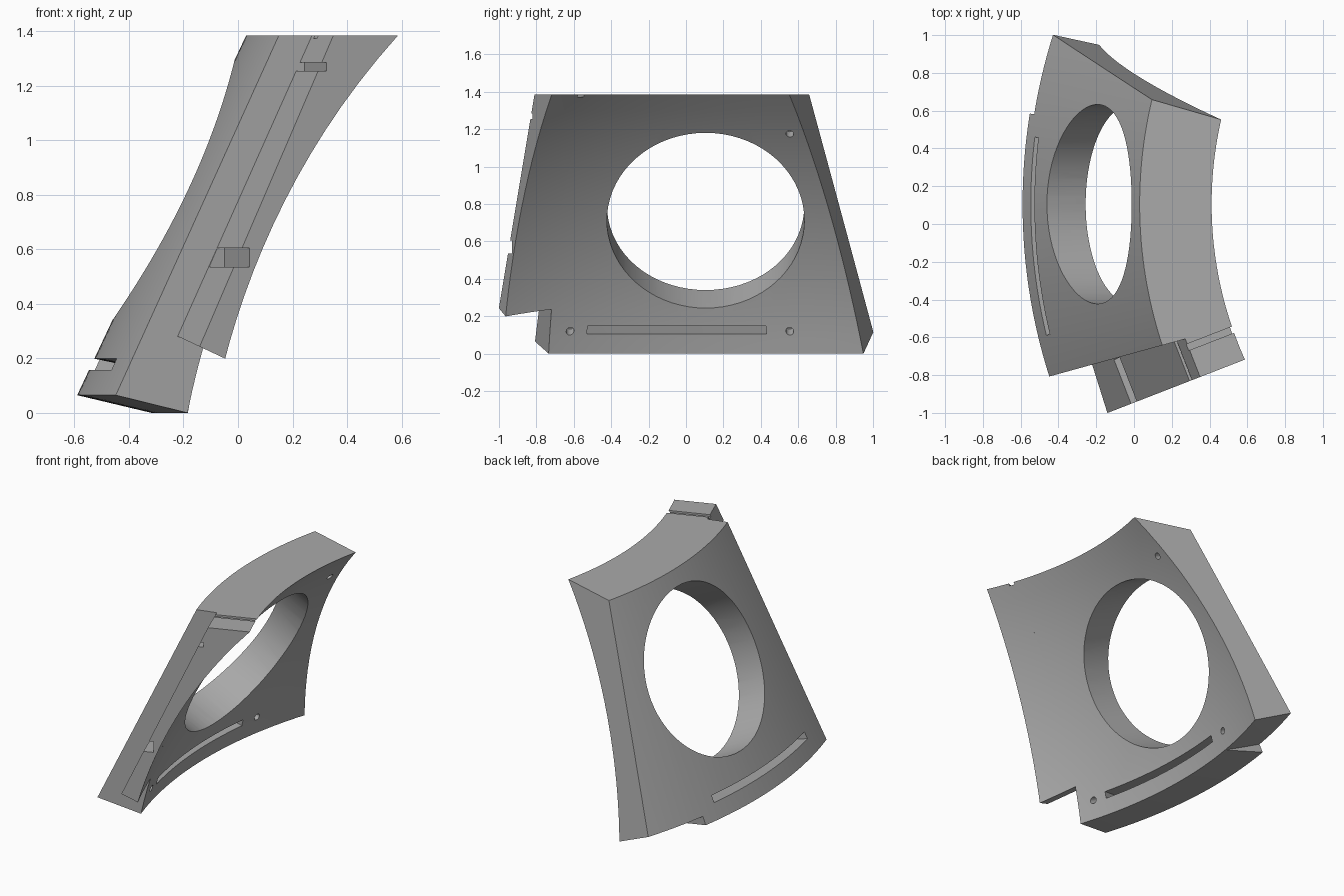
import bpy, bmesh
from math import sin, cos, sqrt
from mathutils import Vector, Matrix

if "Cube" in bpy.data.objects:
    bpy.data.objects.remove(bpy.data.objects["Cube"], do_unlink=True)

CX, CY = 2.42, 0.105            # vertical axis of the curved panel
TOP = 1.385
OUT = Vector((-0.905, 0, 0.426))   # outward normal of the panel
UP = Vector((0.426, 0, 0.905))     # direction up the slope
ALONG = Vector((0.932, 0.362, 0))  # across the strip end
AWAY = Vector((0.362, -0.932, 0))  # strip projection direction

grey = bpy.data.materials.new("mid grey")
grey.use_nodes = True
grey.diffuse_color = (0.4, 0.4, 0.4, 1)
grey.node_tree.nodes["Principled BSDF"].inputs["Base Color"].default_value = (0.4, 0.4, 0.4, 1)


def inner_radius(z):
    return sqrt(7.8 - (z + 0.555) ** 2)


def revolve(profile, a0, a1, steps):
    """Sweep a closed (radius, z) profile about the panel axis."""
    bm = bmesh.new()
    rings = []
    for i in range(steps + 1):
        a = a0 + (a1 - a0) * i / steps
        rings.append([bm.verts.new((CX - r * cos(a), CY + r * sin(a), z)) for r, z in profile])
    n = len(profile)
    for p, q in zip(rings, rings[1:]):
        for j in range(n):
            k = (j + 1) % n
            bm.faces.new((p[j], p[k], q[k], q[j]))
    bm.faces.new(rings[0])
    bm.faces.new(rings[-1])
    bmesh.ops.recalc_face_normals(bm, faces=bm.faces)
    return bm


def slice_off(bm, point, normal):
    """Remove everything on the normal side of a plane and cap the cut."""
    bmesh.ops.bisect_plane(bm, geom=bm.verts[:] + bm.edges[:] + bm.faces[:], dist=1e-5,
                           plane_co=point, plane_no=normal, clear_outer=True)
    bmesh.ops.holes_fill(bm, edges=[e for e in bm.edges if e.is_boundary], sides=0)
    bmesh.ops.recalc_face_normals(bm, faces=bm.faces)


def finish(bm, name):
    mesh = bpy.data.meshes.new(name)
    bm.to_mesh(mesh)
    bm.free()
    mesh.materials.append(grey)
    obj = bpy.data.objects.new(name, mesh)
    bpy.context.collection.objects.link(obj)
    return obj


def rod(center, radius, length, sides):
    bm = bmesh.new()
    rot = OUT.to_track_quat('Z', 'Y').to_matrix().to_4x4()
    bmesh.ops.create_cone(bm, cap_ends=True, segments=sides, radius1=radius, radius2=radius,
                          depth=length, matrix=Matrix.Translation(center) @ rot)
    return finish(bm, "cutter")


def block(center, along, away, height):
    bm = bmesh.new()
    rot = Matrix((ALONG, -AWAY, (0, 0, 1))).transposed().to_4x4()
    bmesh.ops.create_cube(bm, size=1, matrix=Matrix.Translation(center) @ rot
                          @ Matrix.Diagonal((along, away, height, 1)))
    return finish(bm, "cutter")


def activate(obj):
    bpy.ops.object.select_all(action='DESELECT')
    obj.select_set(True)
    bpy.context.view_layer.objects.active = obj


def carve(obj, cutters):
    activate(obj)
    for c in cutters:
        c.hide_render = True
        mod = obj.modifiers.new("cut", 'BOOLEAN')
        mod.operation, mod.solver, mod.object = 'DIFFERENCE', 'EXACT', c
        bpy.ops.object.modifier_apply(modifier=mod.name)
        bpy.data.objects.remove(c, do_unlink=True)
    bpy.ops.object.shade_smooth_by_angle(angle=0.45)


# Straight sloping outside, spherical inside
STEPS = 16
inside = [(inner_radius(TOP * i / STEPS), TOP * i / STEPS) for i in range(STEPS, -1, -1)]
section = [(3.01, 0.065), (2.39, TOP)] + inside
near_point, near_normal = Vector((0.52, -0.54, 0)), Vector((0.276, -1, 0))

# Main panel, trimmed by the two side planes
bm = revolve(section, -0.55, 0.55, 72)
slice_off(bm, near_point, near_normal)
slice_off(bm, Vector((0.09, 0.66, TOP)), Vector((0.152, 0.526, 0.0794)))
panel = finish(bm, "curved_panel")

# Large opening, long slot, raised lower edge and four blind holes
cuts = [rod(UP * 0.639 + Vector((0, CY, 0)), 0.528, 1.6, 72)]
cuts.append(finish(revolve([(2.5, 0.06), (3.2, 0.207), (3.2, 0.252), (2.5, 0.105)],
                           -0.236, 0.12, 24), "cutter"))
cuts.append(finish(revolve([(2.7, -0.018), (3.2, 0.214), (3.2, -0.2), (2.7, -0.2)],
                           0.16, 0.6, 24), "cutter"))
for y in (-0.62, 0.555):
    for z in (0.12, 1.175):
        x = CX - sqrt(inner_radius(z) ** 2 - (y - CY) ** 2)
        cuts.append(rod(Vector((x, y, z)), 0.021, 0.14, 16))
carve(panel, cuts)

# Projecting strip on the near side
bm = revolve(section, -0.62, 0.2, 60)
slice_off(bm, near_point, -near_normal)
edge_top, edge_low = Vector((0.35, -0.81, TOP)), Vector((-0.14, -1.0, 0.245))
slice_off(bm, edge_top, AWAY)
face_normal = AWAY.cross(edge_top - edge_low)
if face_normal.x > 0:
    face_normal.negate()
slice_off(bm, edge_top, face_normal)
slice_off(bm, UP * 0.16, -UP)
strip = finish(bm, "side_strip")

# Cross notches and the shallow top groove
notches = []
for z, width, height in ((0.57, 0.09, 0.07), (1.27, 0.05, 0.03)):
    spot = edge_low.lerp(edge_top, (z - edge_low.z) / (TOP - edge_low.z))
    notches.append(block(spot - AWAY * 0.1, width, 0.3, height))
notches.append(block(Vector((0.42, -0.6, TOP)), 0.5, 0.035, 0.024))
carve(strip, notches)
